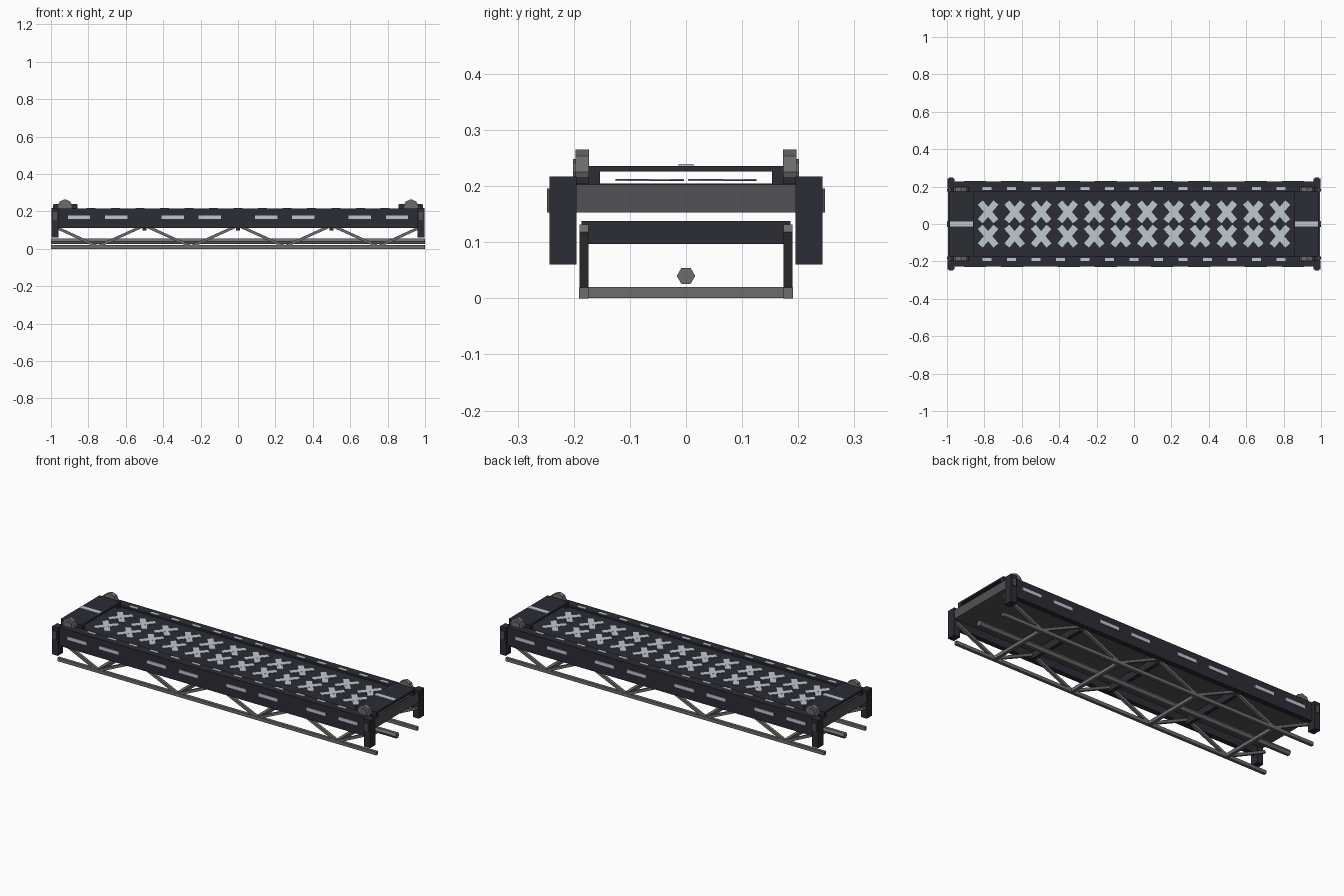
import bpy, bmesh, math
from mathutils import Vector, Matrix

if "Cube" in bpy.data.objects:
    bpy.data.objects.remove(bpy.data.objects["Cube"])


def material(name, rgb):
    m = bpy.data.materials.new(name)
    m.diffuse_color = (*rgb, 1)
    m.use_nodes = True
    m.node_tree.nodes["Principled BSDF"].inputs["Base Color"].default_value = m.diffuse_color
    return m


DARK = material("dark_navy", (0.025, 0.025, 0.035))
STEEL = material("steel_grey", (0.15, 0.15, 0.15))
DECK = material("deck_grey", (0.085, 0.085, 0.09))
LIGHT = material("pale_marking", (0.52, 0.58, 0.64))


def finish(name, bm, mat):
    bmesh.ops.recalc_face_normals(bm, faces=bm.faces)
    me = bpy.data.meshes.new(name)
    bm.to_mesh(me)
    bm.free()
    me.materials.append(mat)
    ob = bpy.data.objects.new(name, me)
    bpy.context.collection.objects.link(ob)
    return ob


def box(name, x, y, z, mat):
    """Box from (min, max) ranges."""
    bm = bmesh.new()
    size = [r[1] - r[0] for r in (x, y, z)]
    mid = [(r[1] + r[0]) / 2 for r in (x, y, z)]
    bmesh.ops.create_cube(bm, size=1, matrix=Matrix.Translation(mid) @ Matrix.Diagonal((*size, 1)))
    return finish(name, bm, mat)


def bar(name, p, q, width, height, mat):
    """Rectangular bar between two points, width kept horizontal."""
    p, q = Vector(p), Vector(q)
    d = (q - p).normalized()
    side = Vector((0, 0, 1)).cross(d).normalized()
    up = d.cross(side)
    bm = bmesh.new()
    rot = Matrix((d, side, up)).transposed().to_4x4()
    scale = Matrix.Diagonal(((q - p).length, width, height, 1))
    bmesh.ops.create_cube(bm, size=1, matrix=Matrix.Translation((p + q) / 2) @ rot @ scale)
    return finish(name, bm, mat)


def prism(name, start, along, u, v, radius, sides, mat):
    """Regular prism with its first corner on the u direction."""
    start, along, u, v = map(Vector, (start, along, u, v))
    bm = bmesh.new()
    ring = [bm.verts.new(start + radius * (u * math.cos(a) + v * math.sin(a)))
            for a in (2 * math.pi * i / sides for i in range(sides))]
    face = bm.faces.new(ring)
    ext = bmesh.ops.extrude_face_region(bm, geom=[face], use_keep_orig=True)
    bmesh.ops.translate(bm, vec=along, verts=[e for e in ext["geom"] if isinstance(e, bmesh.types.BMVert)])
    return finish(name, bm, mat)


def span(s, a, b):
    """Range mirrored to the side s."""
    return (min(s * a, s * b), max(s * a, s * b))


# Deck slab with dark walking surface
box("deck_slab", (-0.995, 0.995), (-0.2, 0.2), (0.153, 0.203), DECK)
box("deck_surface", (-0.985, 0.985), (-0.197, 0.197), (0.2, 0.205), DARK)

# Two rows of crossed plates above the deck
ang = math.radians(50)
for i in range(12):
    cx = -0.78 + i * 1.56 / 11
    for cy in (-0.065, 0.065):
        for k, s in enumerate((-1, 1)):
            d = Vector((math.cos(ang), s * math.sin(ang), 0)) * 0.065
            c = Vector((cx, cy, 0.2105 + k * 0.0008))
            bar("cross_plate", c - d, c + d, 0.035, 0.003, LIGHT)

for s in (-1, 1):
    # Side girder with painted dashes
    box("side_girder", (-0.965, 0.965), span(s, 0.197, 0.226), (0.11, 0.215), DARK)
    for x in (-0.85, -0.65, -0.35, -0.15, 0.15, 0.35, 0.65, 0.85):
        box("girder_dash", (x - 0.06, x + 0.06), span(s, 0.224, 0.23), (0.16, 0.178), LIGHT)

    # Kerb with dashes on top
    box("kerb", (-0.965, 0.965), span(s, 0.174, 0.2), (0.203, 0.215), DARK)
    for i in range(13):
        x = (i - 6) * 0.131
        box("kerb_dash", (x - 0.025, x + 0.025), span(s, 0.181, 0.197), (0.213, 0.217), LIGHT)

    # Lower truss: chord and zigzag diagonals
    box("bottom_chord", (-1, 1), span(s, 0.174, 0.191), (0, 0.019), STEEL)
    for i in range(8):
        xa, xb = -1 + i * 0.25, -0.75 + i * 0.25
        za, zb = (0.125, 0.012) if i % 2 == 0 else (0.012, 0.125)
        xa, xb = max(xa, -0.995), min(xb, 0.995)
        bar("truss_diagonal", (xa, s * 0.182, za), (xb, s * 0.182, zb), 0.016, 0.015, STEEL)

    for e in (-1, 1):
        # Corner post with side plate
        box("corner_post", span(e, 0.96, 0.998), span(s, 0.195, 0.243), (0.06, 0.217), DARK)
        box("post_plate", span(e, 0.967, 0.99), span(s, 0.242, 0.248), (0.153, 0.196), DECK)
        # Eight-sided corner lamp with hub
        prism("corner_lamp", (e * 0.925, s * 0.173, 0.225), (0, s * 0.024, 0),
              (0, 0, 1), (1, 0, 0), 0.04, 8, STEEL)
        prism("lamp_hub", (e * 0.925, s * 0.196, 0.225), (0, s * 0.005, 0),
              (0, 0, 1), (1, 0, 0), 0.023, 8, STEEL)
        # Portal side wall
        box("portal_side", span(e, 0.857, 0.99), span(s, 0.153, 0.174), (0.203, 0.236), DARK)

for e in (-1, 1):
    # Raised portal roof with centre stripe
    box("portal_roof", span(e, 0.857, 0.99), (-0.155, 0.155), (0.226, 0.236), DARK)
    box("portal_stripe", span(e, 0.862, 0.985), (-0.013, 0.013), (0.234, 0.239), LIGHT)

# Central hexagonal tube under the deck
prism("centre_tube", (-1, 0, 0.04), (2, 0, 0), (0, 1, 0), (0, 0, 1), 0.0165, 6, STEEL)

# Cross members joining the two trusses
for x in (-0.5, 0, 0.5):
    box("upper_cross_beam", (x - 0.01, x + 0.01), (-0.186, 0.186), (0.097, 0.138), DARK)
for x in (-0.75, -0.25, 0.25, 0.75):
    box("lower_cross_bar", (x - 0.009, x + 0.009), (-0.19, 0.19), (0.001, 0.02), STEEL)
